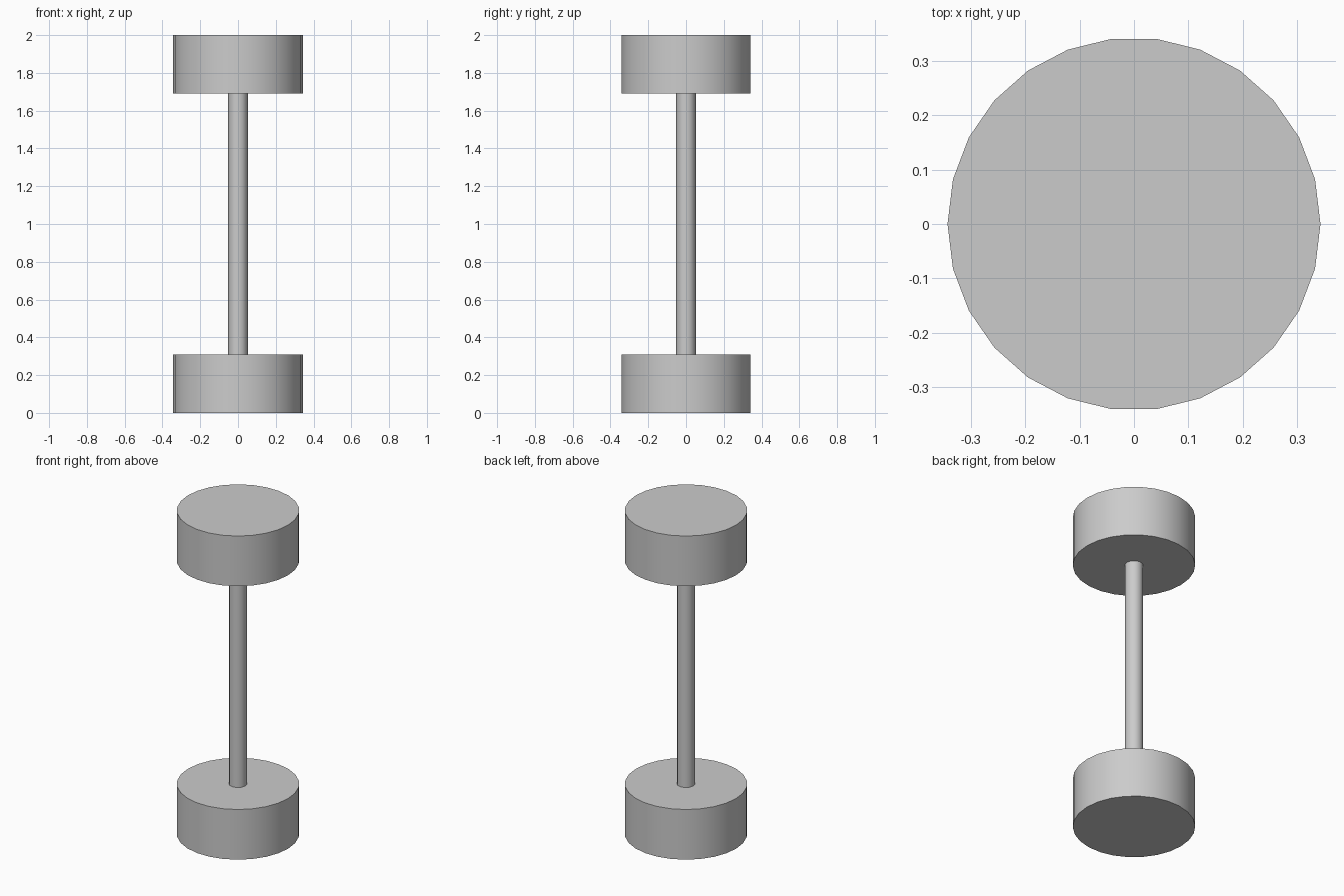
import bpy
import math

cube = bpy.data.objects.get("Cube")
if cube:
    bpy.data.objects.remove(cube, do_unlink=True)

grey = bpy.data.materials.new("plain_grey")
grey.use_nodes = True
colour = (0.6, 0.6, 0.6, 1)
grey.diffuse_color = colour
grey.node_tree.nodes["Principled BSDF"].inputs["Base Color"].default_value = colour


def cylinder(name, radius, bottom, top, sides):
    """Upright smooth-sided cylinder with a corner on the x axis."""
    bpy.ops.mesh.primitive_cylinder_add(
        vertices=sides, radius=radius, depth=top - bottom,
        location=(0, 0, (bottom + top) / 2),
        rotation=(0, 0, math.pi / 2))
    bpy.ops.object.transform_apply(location=False, rotation=True, scale=False)
    bpy.ops.object.shade_smooth_by_angle(angle=math.radians(35))
    obj = bpy.context.object
    obj.name = name
    obj.data.materials.append(grey)


# Two end weights joined by a slim bar
WEIGHT = 0.31
cylinder("lower_weight", 0.343, 0, WEIGHT, 26)
cylinder("upper_weight", 0.343, 2 - WEIGHT, 2, 26)
cylinder("bar", 0.052, WEIGHT, 2 - WEIGHT, 12)
